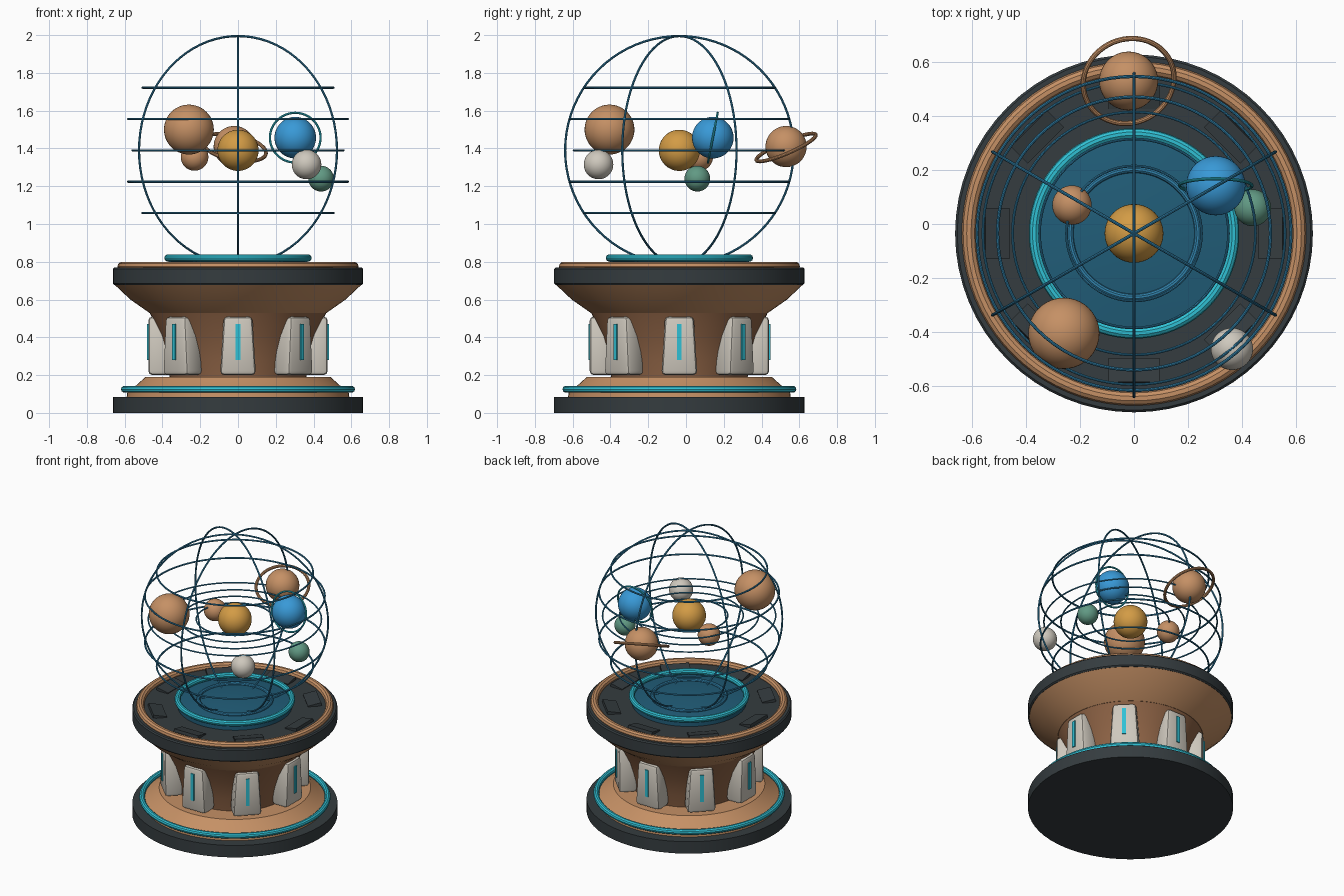
import bpy, bmesh, math
from mathutils import Matrix, Vector

cube = bpy.data.objects.get("Cube")
if cube:
    bpy.data.objects.remove(cube, do_unlink=True)

CY = -0.035      # axis of the pedestal and globe
MID = 1.39       # height of the globe centre


def material(name, r, g, b):
    m = bpy.data.materials.new(name)
    m.use_nodes = True
    m.diffuse_color = (r, g, b, 1)
    m.node_tree.nodes["Principled BSDF"].inputs["Base Color"].default_value = (r, g, b, 1)
    return m


copper = material("copper", 0.56, 0.28, 0.13)
brown = material("dark copper", 0.27, 0.125, 0.06)
dark = material("dark slate", 0.035, 0.045, 0.05)
cyan = material("glowing cyan", 0.03, 0.53, 0.66)
wire = material("wire blue", 0.03, 0.22, 0.4)
glass = material("deep blue glass", 0.015, 0.11, 0.19)
white = material("ivory", 0.62, 0.58, 0.51)
gold = material("gold", 0.65, 0.33, 0.06)
blue = material("bright blue", 0.04, 0.32, 0.68)
green = material("sea green", 0.12, 0.32, 0.23)


def finish(bm, name, mat, loc=(0, CY, 0), rot=(0, 0, 0), smooth=True):
    bmesh.ops.recalc_face_normals(bm, faces=bm.faces)
    mesh = bpy.data.meshes.new(name)
    bm.to_mesh(mesh)
    bm.free()
    mesh.materials.append(mat)
    obj = bpy.data.objects.new(name, mesh)
    bpy.context.collection.objects.link(obj)
    obj.location, obj.rotation_euler = loc, rot
    if smooth:
        bpy.ops.object.select_all(action="DESELECT")
        obj.select_set(True)
        bpy.context.view_layer.objects.active = obj
        bpy.ops.object.shade_smooth_by_angle(angle=math.radians(35))
    return obj


def lathe(name, mat, profile, steps=64, closed=False, **kw):
    """Spin an (r, z) profile about the vertical axis."""
    bm = bmesh.new()
    verts = [bm.verts.new((r, 0, z)) for r, z in profile]
    pairs = list(zip(verts, verts[1:]))
    if closed:
        pairs.append((verts[-1], verts[0]))
    edges = [bm.edges.new(p) for p in pairs]
    bmesh.ops.spin(bm, geom=verts + edges, cent=(0, 0, 0), axis=(0, 0, 1),
                   angle=math.tau, steps=steps)
    bmesh.ops.remove_doubles(bm, verts=bm.verts, dist=1e-5)
    return finish(bm, name, mat, **kw)


def ring(name, mat, major, minor, loc, rot=(0, 0, 0), sides=10):
    circle = [(major + minor * math.cos(math.tau * i / sides),
               minor * math.sin(math.tau * i / sides)) for i in range(sides)]
    return lathe(name, mat, circle, 80, closed=True, loc=loc, rot=rot)


def ball(name, mat, radius, loc):
    bm = bmesh.new()
    bmesh.ops.create_uvsphere(bm, u_segments=40, v_segments=24, radius=radius)
    return finish(bm, name, mat, loc)


def block(name, mat, size, centre, angle, tilt=0, taper=1, bevel=0):
    """Box placed outward along +x at centre (r, z), then turned about the axis."""
    bm = bmesh.new()
    bmesh.ops.create_cube(bm, size=1)
    for v in bm.verts:
        v.co = Vector(a * b for a, b in zip(v.co, size))
        if v.co.z > 0:
            v.co.y *= taper
    if bevel:
        bmesh.ops.bevel(bm, geom=bm.edges[:], offset=bevel, segments=2,
                        profile=0.5, affect="EDGES")
    bmesh.ops.transform(bm, verts=bm.verts, matrix=Matrix.Translation((centre[0], 0, centre[1]))
                        @ Matrix.Rotation(tilt, 4, "Y"))
    return finish(bm, name, mat, rot=(0, 0, angle), smooth=bevel > 0)


# Pedestal
lathe("base_disc", dark, [(0, 0), (0.663, 0), (0.663, 0.085), (0, 0.085)])
lathe("base_plinth", copper, [(0.59, 0.08), (0.585, 0.115), (0.54, 0.145),
                              (0.49, 0.19), (0.3, 0.19)])
ring("base_light_ring", cyan, 0.6, 0.019, (0, CY, 0.125))
lathe("column", brown, [(0.36, 0.18), (0.375, 0.28), (0.41, 0.41), (0.47, 0.535)])
lathe("flared_bowl", copper, [(0.4, 0.53), (0.47, 0.53), (0.57, 0.6), (0.655, 0.68)])
lathe("deck_rim", dark, [(0.6, 0.68), (0.655, 0.678), (0.663, 0.686), (0.663, 0.762),
                         (0.655, 0.77), (0, 0.77)])
ring("deck_trim", copper, 0.612, 0.026, (0, CY, 0.775))

# Column panels with light strips, and sloping deck consoles
for i in range(8):
    turn = math.tau * i / 8
    block(f"column_panel_{i}", white, (0.12, 0.19, 0.31), (0.415, 0.355), turn,
          taper=0.8, bevel=0.022)
    block(f"panel_strip_{i}", cyan, (0.016, 0.024, 0.19), (0.474, 0.375), turn)
    block(f"deck_console_{i}", dark, (0.09, 0.19, 0.02), (0.508, 0.775), turn, tilt=-0.2)

# Projector in the deck
lathe("projector_dome", glass, [(0.37, 0.765), (0.37, 0.8), (0.28, 0.812), (0.18, 0.822),
                                (0.09, 0.828), (0, 0.83)])
ring("projector_light_ring", cyan, 0.37, 0.02, (0, CY, 0.82))
ring("projector_inner_ring", wire, 0.237, 0.013, (0, CY, 0.82))

# Wire globe: meridians, parallels and orbits
R = 0.605
for i in range(3):
    ring(f"meridian_{i}", wire, R, 0.006, (0, CY, MID),
         (math.pi / 2, 0, math.pi / 2 + i * math.pi / 3), 8)
for i in (-2, -1, 1, 2):
    dz = i * 0.166
    ring(f"parallel_{i}", wire, math.sqrt(R * R - dz * dz), 0.006, (0, CY, MID + dz), sides=8)
for i, r in enumerate((0.25, 0.35, 0.45, 0.56)):
    ring(f"orbit_{i}", wire, r, 0.005, (0, CY, MID), sides=8)

# Sun and planets
ball("sun", gold, 0.109, (0, CY, MID))
ball("small_copper_planet", copper, 0.073, (-0.23, 0.07, 1.355))
ball("large_copper_planet", copper, 0.132, (-0.26, -0.405, 1.5))
ball("green_planet", green, 0.068, (0.44, 0.06, 1.24))
ball("ivory_planet", white, 0.078, (0.363, -0.463, 1.315))
ball("blue_planet", blue, 0.11, (0.303, 0.142, 1.457))
ring("blue_planet_ring", cyan, 0.134, 0.006, (0.303, 0.142, 1.457), (math.radians(79), 0, 0))
ball("ringed_planet", copper, 0.109, (-0.02, 0.53, 1.41))
ring("ringed_planet_ring", copper, 0.171, 0.01, (-0.02, 0.53, 1.405), (0.4, 0.2, 0))
